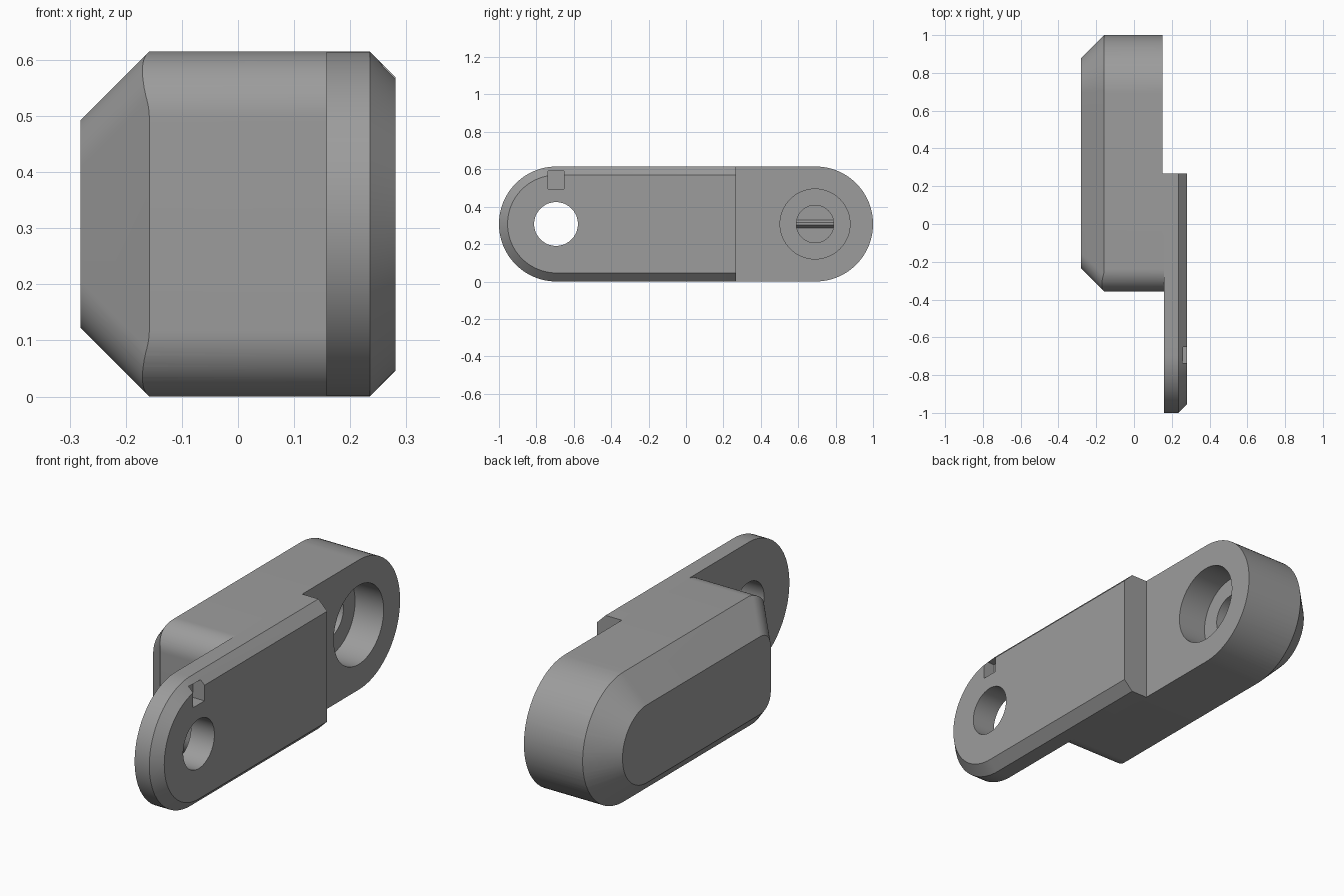
import bpy, bmesh, math
from mathutils import Matrix

if "Cube" in bpy.data.objects:
    bpy.data.objects.remove(bpy.data.objects["Cube"])

H = 0.615          # overall height
C = H / 2          # mid height, also the end radius
FILLET = 0.118     # corner rounding of the housing
BEVEL = 0.123      # housing chamfer
LEFT, RIGHT = -0.281, 0.281
STEP = 0.267       # y where the plate ends
N = 48             # steps on a round end

grey = bpy.data.materials.new("grey")
grey.diffuse_color = (0.335, 0.335, 0.335, 1)
grey.use_nodes = True
grey.node_tree.nodes["Principled BSDF"].inputs["Base Color"].default_value = grey.diffuse_color


def finish(name, bm):
    bmesh.ops.recalc_face_normals(bm, faces=bm.faces)
    me = bpy.data.meshes.new(name)
    bm.to_mesh(me)
    bm.free()
    me.materials.append(grey)
    ob = bpy.data.objects.new(name, me)
    bpy.context.collection.objects.link(ob)
    return ob


def loft(name, sections):
    """Skin outlines [(x, [(y, z), ...]), ...] and cap both ends."""
    bm = bmesh.new()
    rings = [[bm.verts.new((x, y, z)) for y, z in pts] for x, pts in sections]
    n = len(rings[0])
    for a, b in zip(rings, rings[1:]):
        for i in range(n):
            j = (i + 1) % n
            bm.faces.new((a[i], a[j], b[j], b[i]))
    bm.faces.new(rings[0])
    bm.faces.new(rings[-1])
    return finish(name, bm)


def round_end(cy, r, sign):
    """Half circle bulging to +y or -y."""
    return [(cy + sign * r * math.cos(t), C + r * math.sin(t))
            for t in [math.pi * (i / N - 0.5) for i in range(N + 1)]]


def corner(half, stretch):
    """Fillet profile: half angle, and stretch along the corner diagonal."""
    pts = []
    for i in range(17):
        t = half * (i / 8 - 1)
        u = stretch * FILLET * (1 / math.cos(half) - math.cos(t))
        v = FILLET * math.sin(t)
        pts.append(((u - v) / math.sqrt(2), (u + v) / math.sqrt(2)))
    return pts


def front_corners(inset, prof):
    y0, z0, z1 = -0.357 + inset, inset, H - inset
    return ([(y0 + a, z1 - b) for a, b in prof]
            + [(y0 + a, z0 + b) for a, b in reversed(prof)])


def housing_outline(inset, prof):
    return round_end(1 - C, C - inset, 1) + front_corners(inset, prof)


def plate_outline(inset):
    return [(STEP, H - inset), (STEP, inset)] + round_end(C - 1, C - inset, -1)


def box(name, lo, hi):
    bm = bmesh.new()
    size = [h - l for l, h in zip(lo, hi)]
    mid = [(h + l) / 2 for l, h in zip(lo, hi)]
    bmesh.ops.create_cube(bm, size=1, matrix=Matrix.Translation(mid) @ Matrix.Diagonal((*size, 1)))
    return finish(name, bm)


def rod(name, y, r, x0, x1):
    ring = [(y + r * math.cos(2 * math.pi * i / 64), C + r * math.sin(2 * math.pi * i / 64))
            for i in range(64)]
    return loft(name, [(x0, ring), (x1, ring)])


def combine(target, tool, op):
    """Apply a boolean and remove the tool."""
    mod = target.modifiers.new("bool", "BOOLEAN")
    mod.operation, mod.object, mod.solver = op, tool, "EXACT"
    bpy.context.view_layer.objects.active = target
    bpy.ops.object.modifier_apply(modifier=mod.name)
    bpy.data.objects.remove(tool)


# Housing: filleted prism with counterbore and inner hole
square = corner(math.pi / 4, 1)
prism = housing_outline(0, square)
housing = loft("housing", [(-0.4, prism), (0.15, prism)])
combine(housing, rod("counterbore_cut", 0.69, 0.187, 0.0, 0.3), "DIFFERENCE")
combine(housing, rod("inner_hole_cut", 0.69, 0.1, -0.1, 0.1), "DIFFERENCE")

# Trim the housing with a chamfered frustum whose mitres are filleted
mitre = corner(math.pi / 6, math.sqrt(3))
wide = housing_outline(BEVEL - 0.22, mitre)
frustum = loft("chamfer_tool", [(LEFT, housing_outline(BEVEL, mitre)),
                                (LEFT + 0.22, wide), (0.3, wide)])
combine(housing, frustum, "INTERSECT")

# Thin pad joining housing and plate
pad_outline = [(STEP, 0), (STEP, H)] + front_corners(0, square)
pad = loft("pad", [(0.15, pad_outline), (0.158, pad_outline)])

# Plate with chamfered rim, pivot hole and small notch
plate = loft("plate", [(0.158, plate_outline(0)), (0.235, plate_outline(0)),
                       (RIGHT, plate_outline(0.046))])
combine(plate, rod("pivot_hole_cut", -0.695, 0.117, 0.0, 0.4), "DIFFERENCE")
combine(plate, box("notch_cut", (0.22, -0.737, 0.495), (0.4, -0.652, 0.59)), "DIFFERENCE")

# Small ridge across the bottom of the inner hole
wedge = [(-0.1, 0.287), (-0.08, 0.301), (-0.08, 0.316), (-0.1, 0.33)]
bm = bmesh.new()
ends = [[bm.verts.new((x, y, z)) for x, z in wedge] for y in (0.592, 0.788)]
for i in range(4):
    j = (i + 1) % 4
    bm.faces.new((ends[0][i], ends[0][j], ends[1][j], ends[1][i]))
for e in ends:
    bm.faces.new(e)
ridge = finish("ridge", bm)

# Smooth the curved walls, keep the edges crisp
for ob in (housing, pad, plate, ridge):
    bpy.ops.object.select_all(action="DESELECT")
    ob.select_set(True)
    bpy.context.view_layer.objects.active = ob
    bpy.ops.object.shade_smooth_by_angle(angle=math.radians(25))
